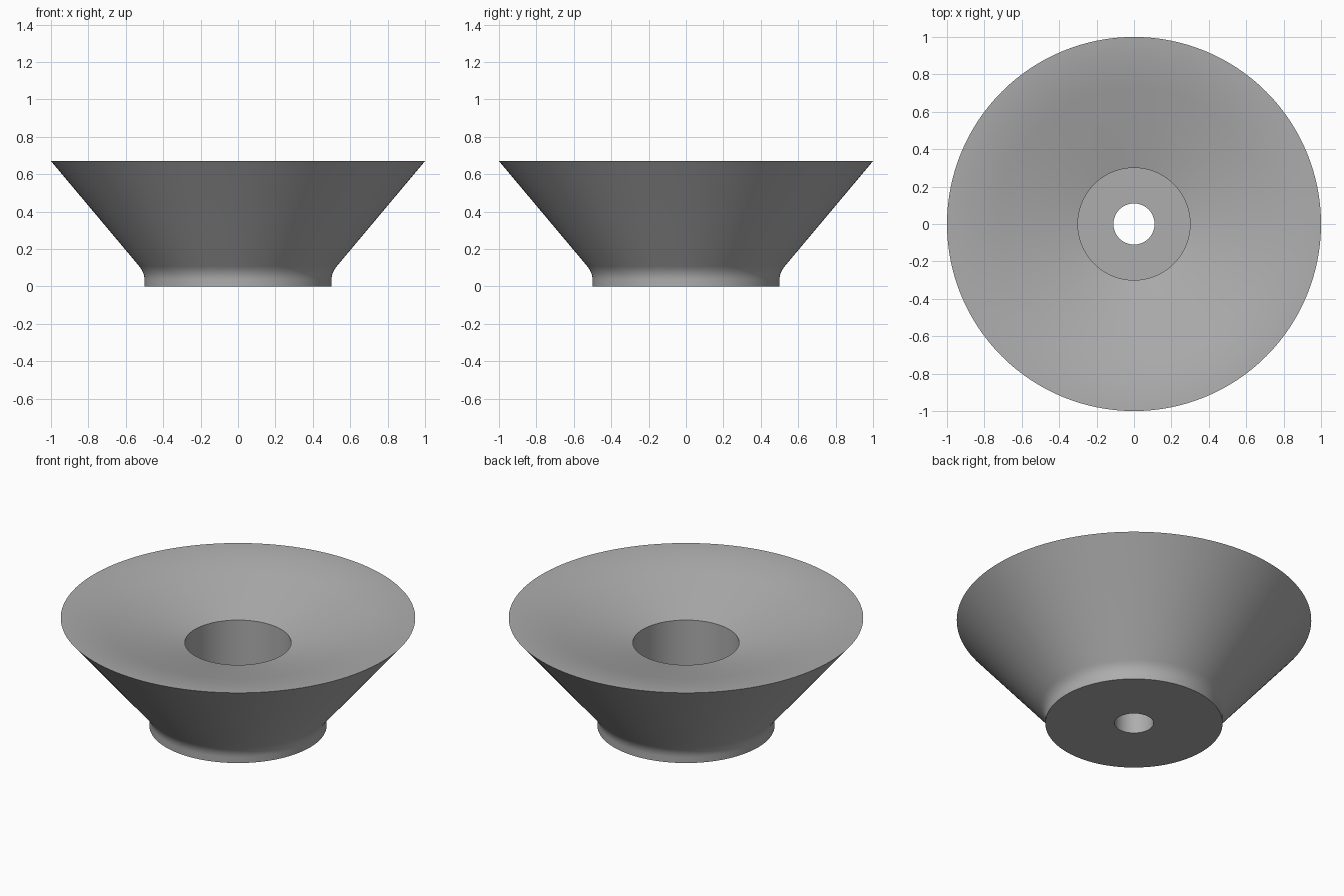
import bpy, bmesh, math

cube = bpy.data.objects.get("Cube")
if cube:
    bpy.data.objects.remove(cube, do_unlink=True)

grey = bpy.data.materials.new("plain grey")
grey.use_nodes = True
colour = (0.42, 0.42, 0.42, 1)
grey.diffuse_color = colour
grey.node_tree.nodes["Principled BSDF"].inputs["Base Color"].default_value = colour


def bend(start, control, end, steps=8):
    """Points along a quadratic curve, for the rounded parts of the profile."""
    points = []
    for i in range(steps + 1):
        t = i / steps
        points.append(tuple((1 - t) ** 2 * a + 2 * t * (1 - t) * b + t * t * c
                            for a, b, c in zip(start, control, end)))
    return points


def lathe(name, profile, sides=128):
    """Spin a closed (radius, height) profile around the z axis."""
    bm = bmesh.new()
    verts = [bm.verts.new((r, 0, z)) for r, z in profile]
    edges = [bm.edges.new((v, verts[(i + 1) % len(verts)])) for i, v in enumerate(verts)]
    bmesh.ops.spin(bm, geom=verts + edges, cent=(0, 0, 0), axis=(0, 0, 1),
                   angle=math.tau, steps=sides, use_merge=True)
    bmesh.ops.remove_doubles(bm, verts=bm.verts, dist=0.0001)
    bmesh.ops.recalc_face_normals(bm, faces=bm.faces)
    mesh = bpy.data.meshes.new(name)
    bm.to_mesh(mesh)
    bm.free()
    mesh.materials.append(grey)
    obj = bpy.data.objects.new(name, mesh)
    bpy.context.collection.objects.link(obj)
    bpy.context.view_layer.objects.active = obj
    obj.select_set(True)
    bpy.ops.object.shade_smooth_by_angle(angle=math.radians(30))
    return obj


# Outer wall: short foot, rounded neck, straight flare to the rim
outside = [(0.11, 0), (0.5, 0)] + bend((0.5, 0.035), (0.5, 0.075), (0.53, 0.11))
# Shallow dish that levels out at the rim
dish = bend((1, 0.67), (0.88, 0.665), (0.72, 0.625)) + [(0.3, 0.517)]
# Wide pocket above a narrow through hole
pocket = [(0.3, 0.18), (0.11, 0.18)]

lathe("flared_dish", outside + dish + pocket)
